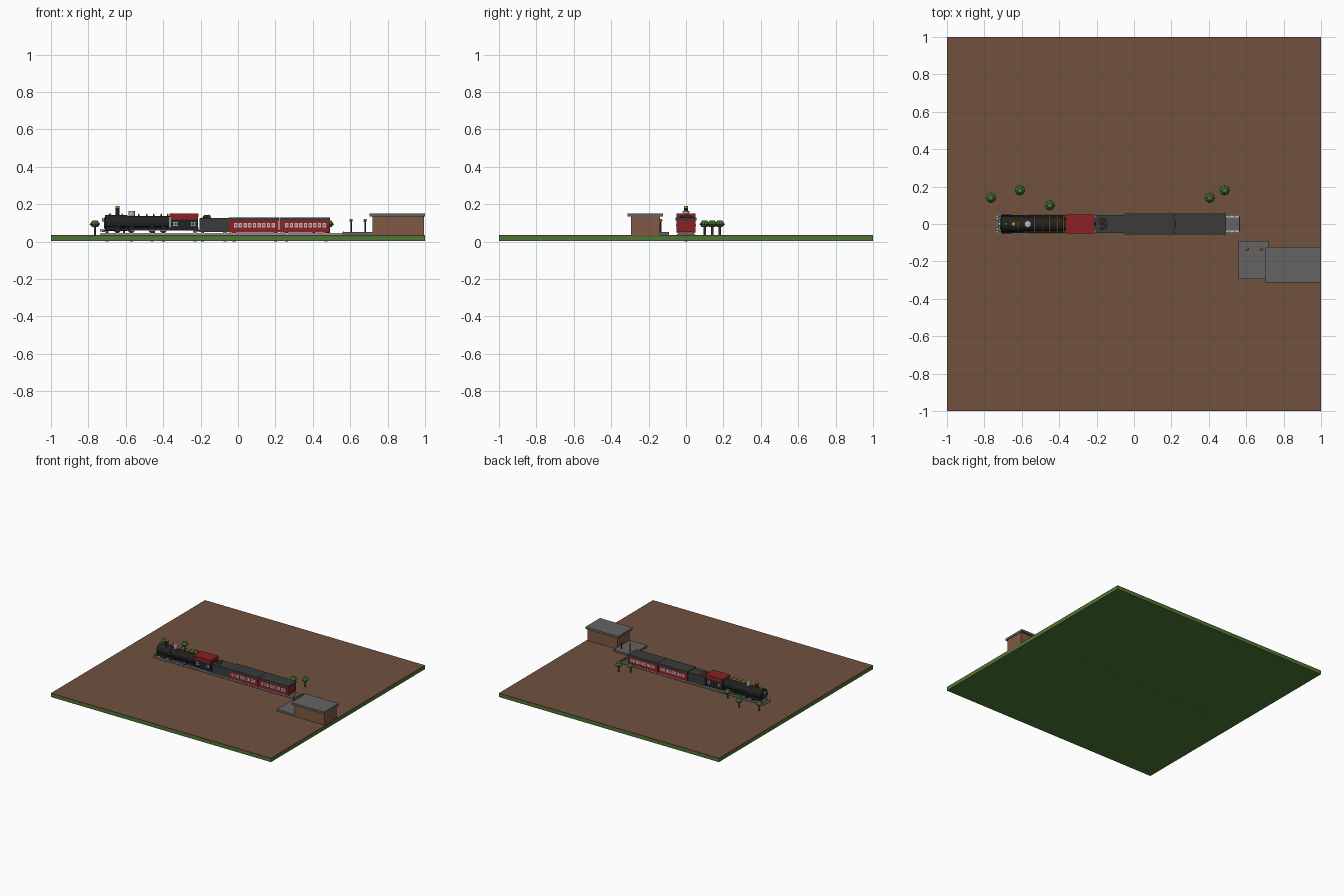
import bpy, math, random
from mathutils import Matrix

random.seed(3)


def lin(c):
    c /= 255
    return c / 12.92 if c < 0.04045 else ((c + 0.055) / 1.055) ** 2.4


def mat(name, r, g, b):
    m = bpy.data.materials.new(name)
    m.diffuse_color = (lin(r), lin(g), lin(b), 1)
    return m


EARTH = mat("earth brown", 112, 81, 62)
GRASS = mat("grass green", 74, 122, 50)
STONE = mat("stone grey", 100, 100, 100)
BLACK = mat("engine black", 34, 34, 35)
CHAR = mat("charcoal", 58, 60, 60)
RED = mat("carriage red", 140, 32, 36)
GOLD = mat("brass gold", 196, 154, 40)
PALE = mat("pale steel", 190, 190, 192)
WALL = mat("brick brown", 128, 88, 66)


def finish(o, name, m):
    o.name = name
    o.data.materials.append(m)
    return o


def box(name, m, x0, x1, y0, y1, z0, z1):
    bpy.ops.mesh.primitive_cube_add(size=1)
    o = bpy.context.object
    o.data.transform(Matrix.Diagonal((x1 - x0, y1 - y0, z1 - z0, 1)))
    o.location = ((x0 + x1) / 2, (y0 + y1) / 2, (z0 + z1) / 2)
    return finish(o, name, m)


def cyl(name, m, loc, r, d, axis="Z", n=12, r2=None):
    rot = {"X": (0, math.pi / 2, 0), "Y": (math.pi / 2, 0, 0), "Z": (0, 0, 0)}[axis]
    bpy.ops.mesh.primitive_cone_add(vertices=n, radius1=r, radius2=r if r2 is None else r2,
                                    depth=d, location=loc, rotation=rot)
    o = finish(bpy.context.object, name, m)
    if n >= 16:
        bpy.ops.object.shade_smooth_by_angle()
    return o


def ball(name, m, loc, scale, sub=1):
    bpy.ops.mesh.primitive_ico_sphere_add(subdivisions=sub, radius=1, location=loc)
    o = bpy.context.object
    o.scale = scale
    return finish(o, name, m)


# ground layers
box("grass_base", GRASS, -1, 1, -1, 1, 0.003, 0.027)
box("earth_top", EARTH, -1, 1, -1, 1, 0.027, 0.035)

# track: sleepers and two rails
x = -0.725
while x < 0.56:
    box("sleeper", STONE, x - 0.012, x + 0.012, -0.05, 0.05, 0.035, 0.039)
    x += 0.032
for s in (-1, 1):
    box("rail", PALE, -0.735, 0.565, s * 0.04 - 0.004, s * 0.04 + 0.004, 0.039, 0.045)
box("track_bed", STONE, -0.735, 0.565, -0.044, 0.044, 0.035, 0.0375)

# locomotive boiler, smokebox and front
cyl("boiler", BLACK, (-0.51, 0, 0.1), 0.038, 0.29, "X", 20)
cyl("smokebox", BLACK, (-0.65, 0, 0.1), 0.043, 0.12, "X", 20)
cyl("smokebox_door", CHAR, (-0.713, 0, 0.1), 0.03, 0.008, "X", 16)
cyl("headlamp", PALE, (-0.72, 0, 0.117), 0.009, 0.016, "X")
box("frame", BLACK, -0.71, -0.21, -0.032, 0.032, 0.058, 0.075)
box("buffer_beam", STONE, -0.728, -0.71, -0.042, 0.042, 0.052, 0.064)
for s in (-1, 1):
    box("running_board", BLACK, -0.71, -0.37, s * 0.041 - 0.008, s * 0.041 + 0.008, 0.078, 0.084)
    cyl("buffer", PALE, (-0.733, s * 0.028, 0.06), 0.007, 0.012, "X")
    for x in (-0.645, -0.57, -0.46, -0.40):
        cyl("driving_wheel", BLACK, (x, s * 0.042, 0.064), 0.019, 0.008, "Y", 16)
    box("coupling_rod", PALE, -0.57, -0.38, s * 0.048 - 0.002, s * 0.048 + 0.002, 0.058, 0.062)
    cyl("cylinder_block", BLACK, (-0.68, s * 0.04, 0.068), 0.01, 0.045, "X")

# brass cross bars above the boiler
for x in (-0.62, -0.53, -0.487, -0.45, -0.41, -0.375):
    cyl("brass_bar", GOLD, (x, 0, 0.146), 0.0035, 0.09, "Y", 8)
    cyl("bar_post", BLACK, (x, 0, 0.14), 0.004, 0.01, "Z", 8)

# chimney and domes
cyl("chimney", BLACK, (-0.645, 0, 0.157), 0.011, 0.046, "Z", 16)
cyl("chimney_cap", GOLD, (-0.645, 0, 0.184), 0.011, 0.014, "Z", 16)
cyl("steam_dome", PALE, (-0.568, 0, 0.151), 0.016, 0.026, "Z", 16, 0.018)
ball("front_bell", GOLD, (-0.685, 0, 0.143), (0.008,) * 3, 2)

# cab with red roof and cross-barred windows
box("cab", BLACK, -0.362, -0.215, -0.046, 0.046, 0.058, 0.131)
box("cab_roof", RED, -0.365, -0.212, -0.051, 0.051, 0.131, 0.15)
for s in (-1, 1):
    for x in (-0.335, -0.24):
        box("cab_window", PALE, x - 0.012, x + 0.012, s * 0.047 - 0.001, s * 0.047 + 0.001, 0.082, 0.106)
        box("window_bar", BLACK, x - 0.002, x + 0.002, s * 0.048 - 0.001, s * 0.048 + 0.001, 0.082, 0.106)
        box("window_rail", BLACK, x - 0.012, x + 0.012, s * 0.048 - 0.001, s * 0.048 + 0.001, 0.092, 0.096)
    box("cab_red_band", RED, -0.36, -0.217, s * 0.047 - 0.001, s * 0.047 + 0.001, 0.118, 0.131)

# tender with coal heap
box("tender", CHAR, -0.205, -0.052, -0.048, 0.048, 0.05, 0.125)
for i in range(14):
    ball("coal", WALL, (-0.165 + random.uniform(-0.017, 0.017), random.uniform(-0.025, 0.025),
                        0.13 + random.uniform(-0.004, 0.006)), (0.009,) * 3)

# carriages
for x0, x1 in ((-0.05, 0.217), (0.223, 0.49)):
    box("carriage_body", RED, x0, x1, -0.05, 0.05, 0.048, 0.114)
    box("carriage_roof", CHAR, x0 - 0.002, x1 + 0.002, -0.056, 0.056, 0.114, 0.129)
    for s in (-1, 1):
        for i in range(9):
            x = x0 + 0.038 + i * 0.025
            box("carriage_window", PALE, x - 0.009, x + 0.009, s * 0.051 - 0.001, s * 0.051 + 0.001, 0.074, 0.099)
            box("window_stud", RED, x - 0.003, x + 0.003, s * 0.052 - 0.001, s * 0.052 + 0.001, 0.083, 0.09)
box("couplings", BLACK, -0.22, 0.24, -0.01, 0.01, 0.055, 0.062)

# vertical axle pins and small wheels
for x in (0.47, 0.26, 0.20, -0.02, -0.07, -0.19, -0.23, -0.40, -0.46, -0.57, -0.70):
    cyl("axle_pin", STONE, (x, 0, 0.03), 0.009, 0.06, "Z", 10)
    if x > -0.3:
        for s in (-1, 1):
            cyl("small_wheel", STONE, (x, s * 0.038, 0.054), 0.01, 0.006, "Y")

# station platform, building and lamps
box("platform", STONE, 0.56, 0.72, -0.295, -0.09, 0.035, 0.05)
box("station_walls", WALL, 0.72, 0.995, -0.295, -0.14, 0.035, 0.134)
box("station_roof", STONE, 0.703, 1.0, -0.312, -0.122, 0.134, 0.151)
for x in (0.605, 0.68):
    cyl("lamp_post", CHAR, (x, -0.135, 0.078), 0.004, 0.06, "Z", 8)
    ball("lamp_head", GOLD, (x, -0.135, 0.113), (0.009, 0.009, 0.009), 2)
box("buffer_stop", STONE, 0.561, 0.567, -0.042, 0.042, 0.038, 0.054)

# trees
for x, y in ((-0.765, 0.14), (-0.61, 0.18), (-0.45, 0.10), (0.405, 0.14), (0.485, 0.18)):
    cyl("tree_trunk", EARTH, (x, y, 0.06), 0.006, 0.055, "Z", 8)
    cyl("tree_crown_lower", GRASS, (x, y, 0.086), 0.016, 0.014, "Z", 8, 0.028)
    cyl("tree_crown_upper", GRASS, (x, y, 0.103), 0.028, 0.02, "Z", 8, 0.013)
